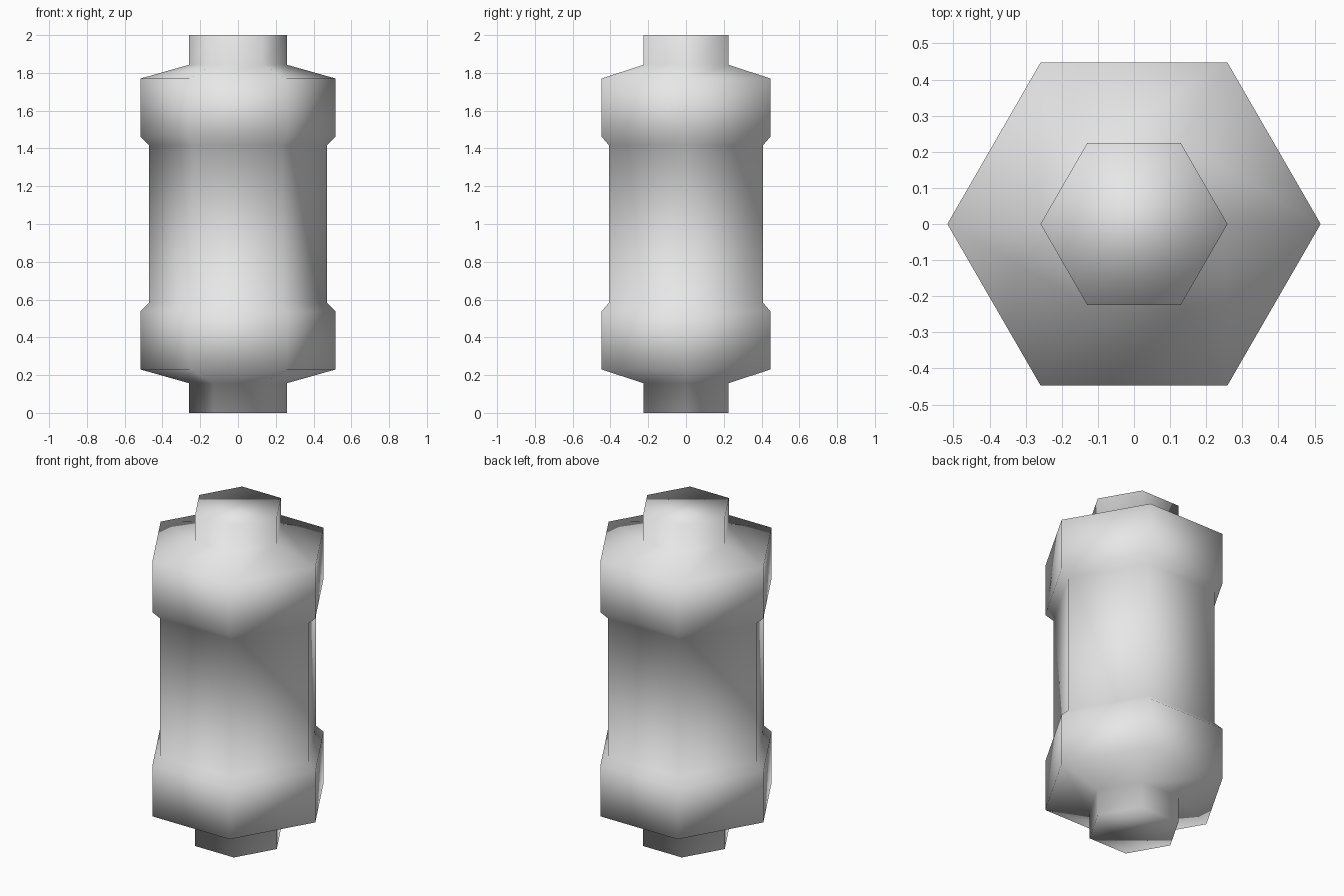
import bpy
import bmesh
from math import cos, sin, tau

cube = bpy.data.objects.get("Cube")
if cube:
    bpy.data.objects.remove(cube, do_unlink=True)

SIDES = 6

# One plain grey material
grey = bpy.data.materials.new("light_grey")
grey.use_nodes = True
colour = (0.8, 0.8, 0.8, 1.0)
grey.diffuse_color = colour
grey.node_tree.nodes["Principled BSDF"].inputs["Base Color"].default_value = colour

# Lower half of the profile (radius, height), mirrored about mid height
lower = [(0.259, 0.0), (0.259, 0.157), (0.517, 0.23), (0.517, 0.537), (0.47, 0.584)]
profile = lower + [(r, 2 - z) for r, z in reversed(lower)]

# Six-sided turned body: necks, collars and waist in one skin
bm = bmesh.new()
rings = [[bm.verts.new((r * cos(tau * i / SIDES), r * sin(tau * i / SIDES), z))
          for i in range(SIDES)] for r, z in profile]
for low, high in zip(rings, rings[1:]):
    for i in range(SIDES):
        j = (i + 1) % SIDES
        bm.faces.new((low[i], low[j], high[j], high[i]))

# End caps
bm.faces.new(reversed(rings[0]))
bm.faces.new(rings[-1])

# Smooth shading runs over the whole skin
for face in bm.faces:
    face.smooth = True

mesh = bpy.data.meshes.new("hexagonal_body")
bm.to_mesh(mesh)
bm.free()
mesh.materials.append(grey)
body = bpy.data.objects.new("hexagonal_body", mesh)
bpy.context.collection.objects.link(body)
